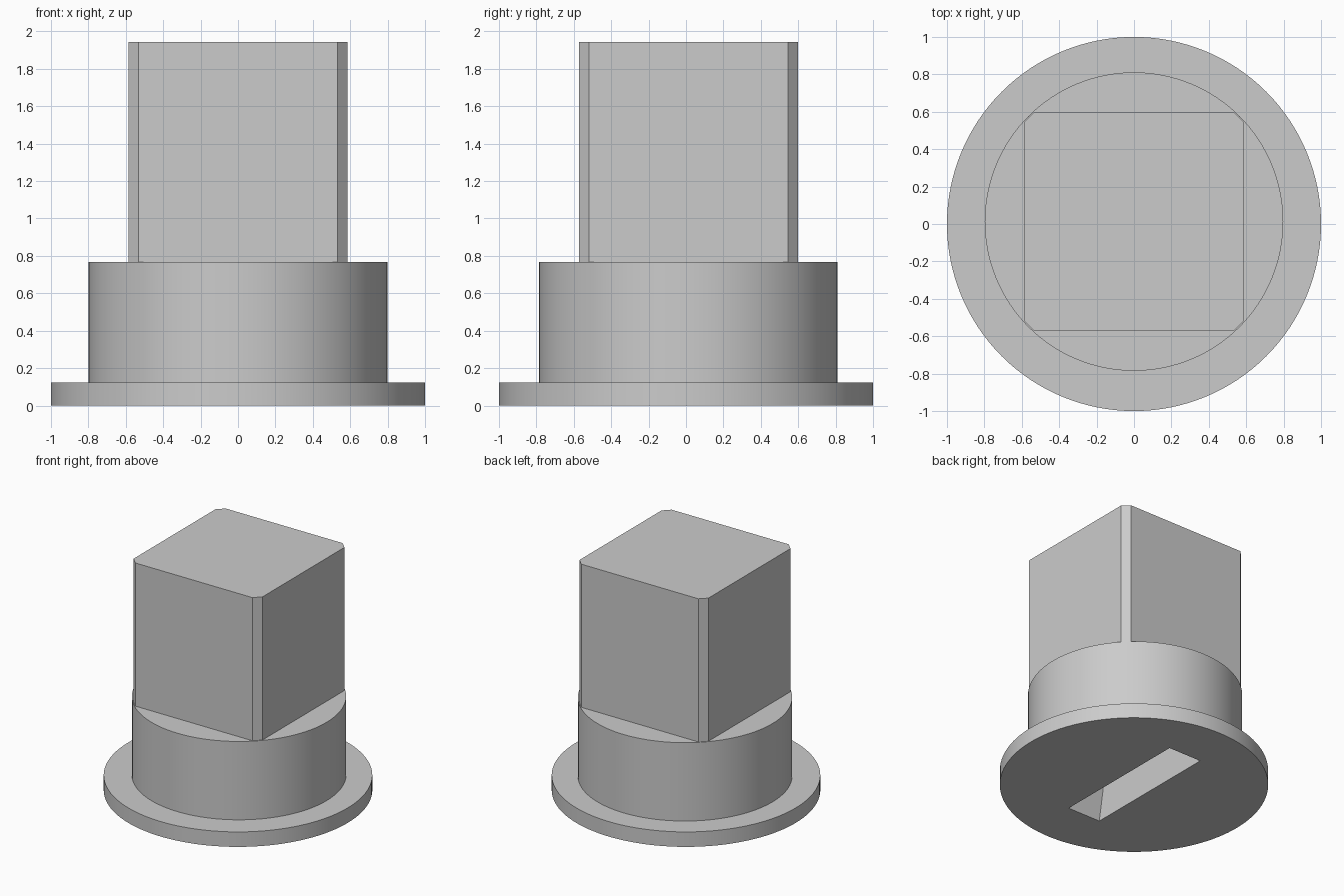
import bpy, bmesh, math

cube = bpy.data.objects.get("Cube")
if cube:
    bpy.data.objects.remove(cube, do_unlink=True)

OFFSET_Y = 0.013          # upper parts sit slightly behind the flange centre
FLANGE_TOP, COLLAR_TOP, POST_TOP = 0.123, 0.767, 1.943

grey = bpy.data.materials.new("light_grey")
grey.use_nodes = True
grey.diffuse_color = (0.6, 0.6, 0.6, 1)
grey.node_tree.nodes["Principled BSDF"].inputs["Base Color"].default_value = (0.6, 0.6, 0.6, 1)


def loft(name, bottom, top, z0, z1, y=0.0):
    """Closed solid between two matching outlines."""
    bm = bmesh.new()
    low = [bm.verts.new((px, py + y, z0)) for px, py in bottom]
    high = [bm.verts.new((px, py + y, z1)) for px, py in top]
    bm.faces.new(low[::-1])
    bm.faces.new(high)
    for i in range(len(low)):
        j = (i + 1) % len(low)
        bm.faces.new((low[i], low[j], high[j], high[i]))
    bmesh.ops.recalc_face_normals(bm, faces=bm.faces)
    mesh = bpy.data.meshes.new(name)
    bm.to_mesh(mesh)
    bm.free()
    mesh.materials.append(grey)
    obj = bpy.data.objects.new(name, mesh)
    bpy.context.collection.objects.link(obj)
    return obj


def circle(r, n=128):
    return [(r * math.cos(math.tau * i / n), r * math.sin(math.tau * i / n)) for i in range(n)]


def rectangle(hx, hy):
    return [(-hx, -hy), (hx, -hy), (hx, hy), (-hx, hy)]


def chamfered_square(h, c):
    k = h - c
    return [(-k, -h), (k, -h), (h, -k), (h, k), (k, h), (-k, h), (-h, k), (-h, -k)]


def activate(obj):
    bpy.ops.object.select_all(action='DESELECT')
    obj.select_set(True)
    bpy.context.view_layer.objects.active = obj


# Round foot flange, collar and square post
flange = loft("base_flange", circle(1), circle(1), 0, FLANGE_TOP)
collar = loft("round_collar", circle(0.798), circle(0.798), FLANGE_TOP, COLLAR_TOP, OFFSET_Y)
outline = chamfered_square(0.586, 0.054)
loft("square_post", outline, outline, COLLAR_TOP, POST_TOP, OFFSET_Y)

# Slot in the underside, its ends drafted inwards
SLOT_LOW, SLOT_HIGH, DRAFT = -0.1, 0.65, 0.175
slot = loft("slot_cutter",
            rectangle(0.149, 0.585 - DRAFT * SLOT_LOW),
            rectangle(0.149, 0.585 - DRAFT * SLOT_HIGH),
            SLOT_LOW, SLOT_HIGH, 0.005)
slot.hide_render = True

for part in (flange, collar):
    cut = part.modifiers.new("slot", 'BOOLEAN')
    cut.operation = 'DIFFERENCE'
    cut.solver = 'EXACT'
    cut.object = slot
    activate(part)
    bpy.ops.object.modifier_apply(modifier=cut.name)
    bpy.ops.object.shade_smooth_by_angle(angle=math.radians(30))

bpy.data.objects.remove(slot, do_unlink=True)
